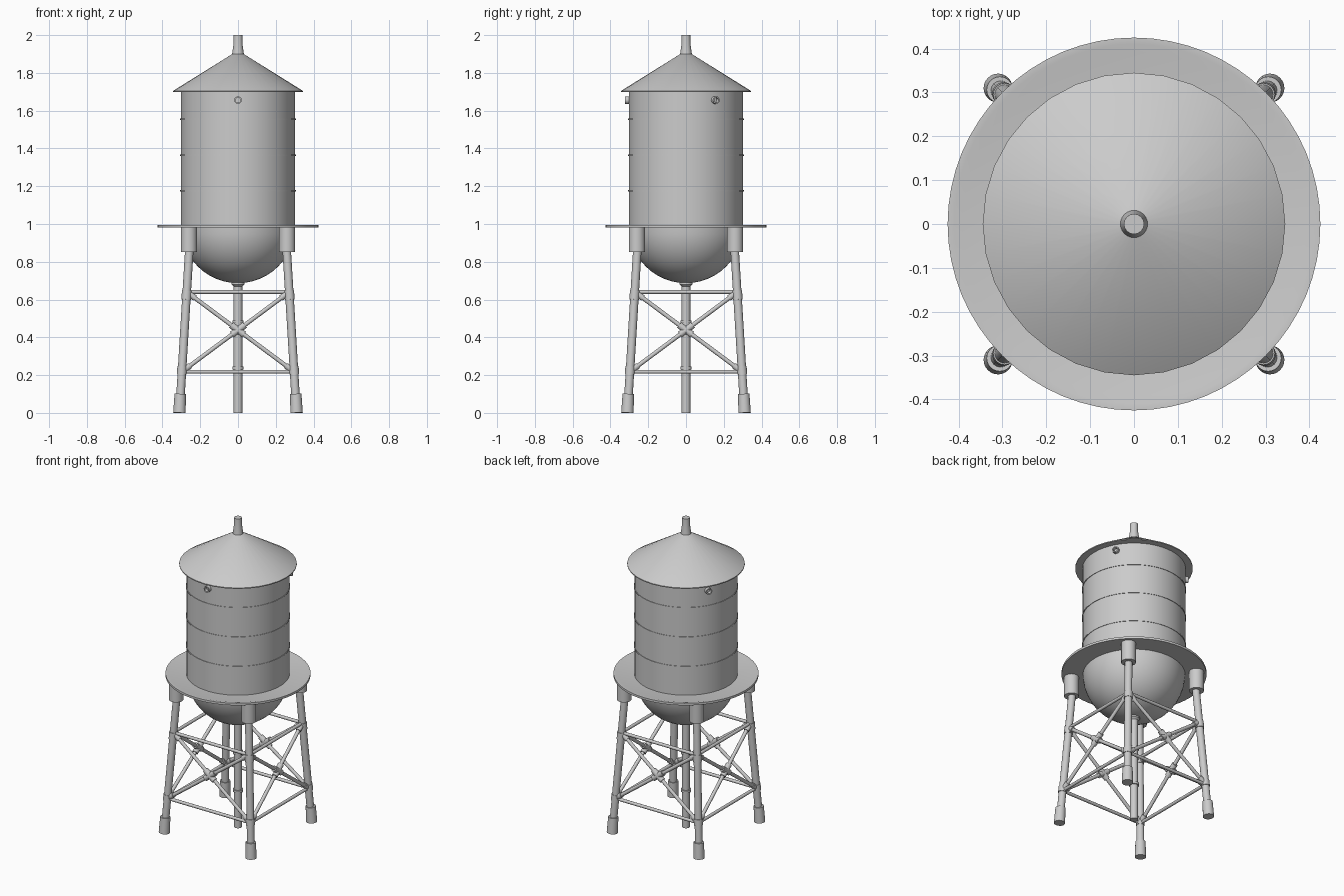
import bpy, bmesh, math
from mathutils import Vector

if "Cube" in bpy.data.objects:
    bpy.data.objects.remove(bpy.data.objects["Cube"])


def finish(name, bm):
    bmesh.ops.remove_doubles(bm, verts=bm.verts, dist=1e-5)
    bmesh.ops.recalc_face_normals(bm, faces=bm.faces)
    mesh = bpy.data.meshes.new(name)
    bm.to_mesh(mesh)
    bm.free()
    ob = bpy.data.objects.new(name, mesh)
    bpy.context.collection.objects.link(ob)
    bpy.ops.object.select_all(action='DESELECT')
    ob.select_set(True)
    bpy.context.view_layer.objects.active = ob
    bpy.ops.object.shade_smooth_by_angle(angle=math.radians(35))
    return ob


def lathe(name, profile, segs=48, closed=False):
    """Spin a (radius, z) profile around the z axis."""
    bm = bmesh.new()
    pts = list(profile) + ([profile[0]] if closed else [])
    verts = [bm.verts.new((r, 0, z)) for r, z in pts]
    edges = [bm.edges.new(p) for p in zip(verts, verts[1:])]
    bmesh.ops.spin(bm, geom=verts + edges, cent=(0, 0, 0), axis=(0, 0, 1),
                   angle=math.tau, steps=segs, use_duplicate=False)
    return finish(name, bm)


def rod(bm, a, b, r1, r2=None, segs=16):
    """Add a capped round bar from a to b."""
    a, b = Vector(a), Vector(b)
    d = b - a
    res = bmesh.ops.create_cone(bm, cap_ends=True, segments=segs, radius1=r1,
                                radius2=r1 if r2 is None else r2, depth=d.length)
    mat = d.to_track_quat('Z', 'Y').to_matrix().to_4x4()
    mat.translation = (a + b) / 2
    bmesh.ops.transform(bm, matrix=mat, verts=res['verts'])


# Tank body, round bottom, roof and chimney
lathe("tank_wall", [(0, 0.985), (0.303, 0.985), (0.303, 1.702), (0, 1.702)])
lathe("tank_bowl", [(0.30 * math.cos(t), 0.985 - 0.298 * math.sin(t))
                    for t in [i * math.pi / 24 for i in range(13)]])
lathe("roof", [(0, 1.698), (0.345, 1.698), (0.345, 1.704), (0.03, 1.9), (0, 1.9)], 32)
lathe("roof_pipe", [(0, 1.88), (0.033, 1.88), (0.031, 1.9), (0.024, 1.95),
                    (0.023, 2.0), (0, 2.0)], 24)
for i, z in enumerate((1.175, 1.365, 1.555)):
    lathe(f"tank_band_{i + 1}", [(0.300, z - 0.004), (0.306, z - 0.004),
                                 (0.306, z + 0.004), (0.300, z + 0.004)], closed=True)

# Walkway with a slim raised rim
lathe("platform", [(0, 0.982), (0.425, 0.982), (0.425, 0.996), (0.410, 0.996),
                   (0.392, 0.991), (0, 0.991)], 64)

# Three short overflow tubes spaced around the tank top
for i, deg in enumerate((-90, 30, 150)):
    tube = lathe(f"overflow_tube_{i + 1}", [(0, 0), (0.020, 0), (0.020, 0.028),
                                          (0.013, 0.028), (0.013, 0.008), (0, 0.008)], 20)
    a = math.radians(deg)
    out = Vector((math.cos(a), math.sin(a), 0))
    tube.rotation_euler = out.to_track_quat('Z', 'Y').to_euler()
    tube.location = out * 0.294 + Vector((0, 0, 1.656))

# Central riser pipe with collars
lathe("riser_pipe", [(0, 0), (0.023, 0), (0.023, 0.23), (0.030, 0.23), (0.030, 0.245),
                     (0.023, 0.245), (0.023, 0.475), (0.030, 0.475), (0.030, 0.49),
                     (0.023, 0.49), (0.023, 0.67), (0.034, 0.68), (0.034, 0.70), (0, 0.70)], 24)


def leg_point(sx, sy, z):
    h = 0.310 - 0.0605 * z
    return Vector((sx * h, sy * h, z))


# Legs with head sockets, joint collars and feet
corners = [(-1, -1), (1, -1), (1, 1), (-1, 1)]
for i, (sx, sy) in enumerate(corners):
    def p(z):
        return leg_point(sx, sy, z)
    bm = bmesh.new()
    rod(bm, p(0.05), p(0.88), 0.0225)
    for z0, z1 in ((0.205, 0.245), (0.60, 0.645)):
        rod(bm, p(z0), p(z1), 0.026)
    finish(f"leg_{i + 1}", bm)
    bm = bmesh.new()
    rod(bm, (sx * 0.26, sy * 0.26, 0.853), (sx * 0.26, sy * 0.26, 0.985), 0.043, segs=24)
    finish(f"leg_socket_{i + 1}", bm)
    bm = bmesh.new()
    foot = p(0)
    rod(bm, foot, (sx * 0.306, sy * 0.306, 0.10), 0.033, 0.030, segs=24)
    finish(f"leg_foot_{i + 1}", bm)

# Horizontal bars and crossed braces on each side
for i in range(4):
    c, d = corners[i], corners[(i + 1) % 4]
    bm = bmesh.new()
    for z in (0.218, 0.64):
        rod(bm, leg_point(*c, z), leg_point(*d, z), 0.010, segs=12)
    finish(f"side_bars_{i + 1}", bm)
    bm = bmesh.new()
    for a, b in ((c, d), (d, c)):
        lo, hi = leg_point(*a, 0.218), leg_point(*b, 0.64)
        u = (hi - lo).normalized()
        mid = lo.lerp(hi, lo.x and (0.44 - 0.218) / (0.64 - 0.218))
        rod(bm, lo, hi, 0.011, segs=12)
        rod(bm, mid - u * 0.042, mid + u * 0.042, 0.018)
        rod(bm, lo, lo + u * 0.055, 0.016)
        rod(bm, hi - u * 0.055, hi, 0.016)
    finish(f"cross_brace_{i + 1}", bm)
